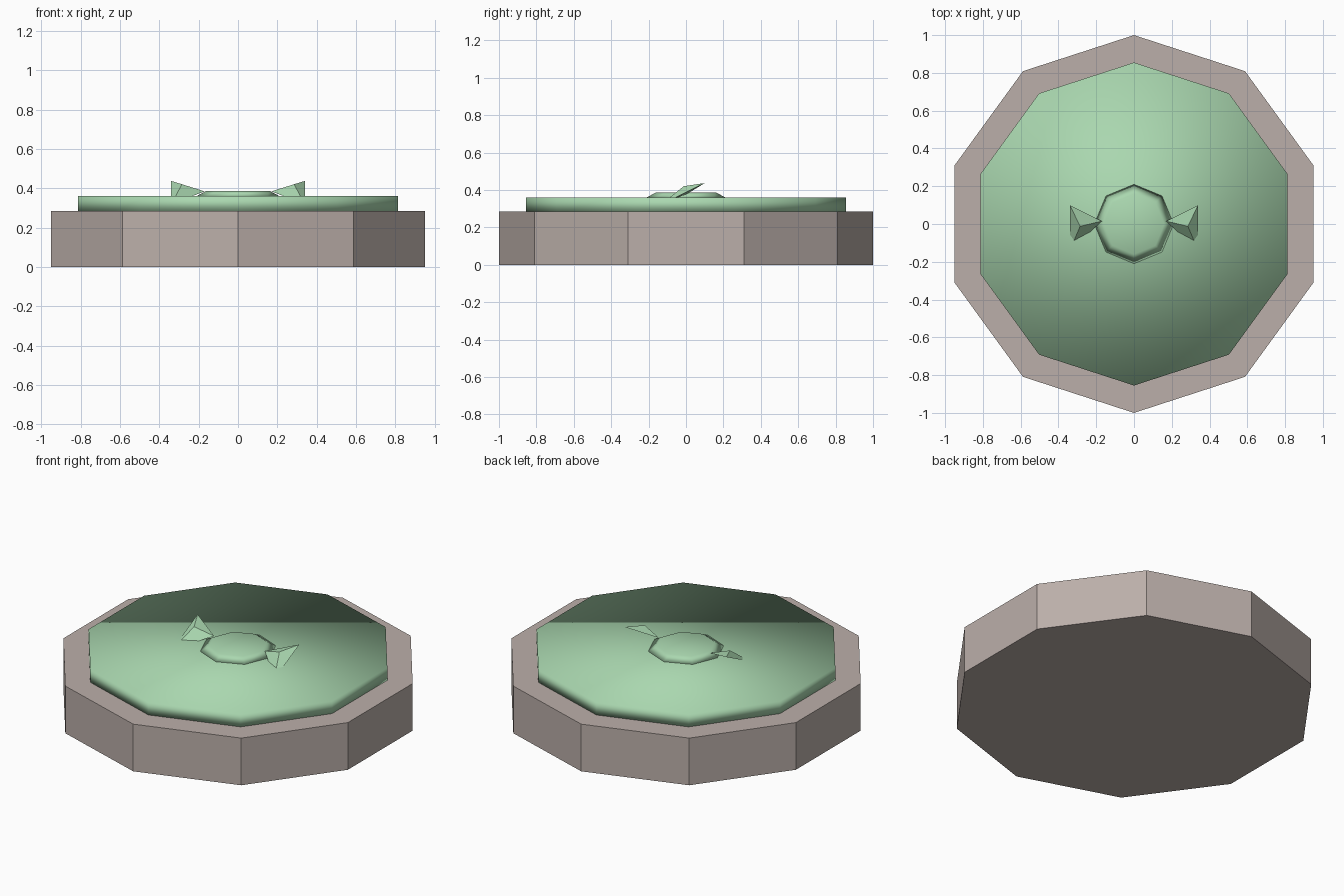
import bpy, bmesh, math

if "Cube" in bpy.data.objects:
    bpy.data.objects.remove(bpy.data.objects["Cube"])


def material(name, color):
    m = bpy.data.materials.new(name)
    m.diffuse_color = color
    m.use_nodes = True
    m.node_tree.nodes["Principled BSDF"].inputs["Base Color"].default_value = m.diffuse_color
    return m


stone = material("stone_brown", (0.50, 0.43, 0.40, 1))
green = material("soft_green", (0.40, 0.68, 0.43, 1))


def finish(name, bm, mat, smooth=False):
    bmesh.ops.recalc_face_normals(bm, faces=bm.faces[:])
    me = bpy.data.meshes.new(name)
    bm.to_mesh(me)
    bm.free()
    for p in me.polygons:
        p.use_smooth = smooth
    me.materials.append(mat)
    ob = bpy.data.objects.new(name, me)
    bpy.context.collection.objects.link(ob)
    return ob


def prism(name, sides, r0, r1, z0, z1, mat, smooth=False):
    """Capped n-sided disc with one corner pointing along +y."""
    bm = bmesh.new()
    rings = []
    for r, z in ((r0, z0), (r1, z1)):
        angles = [math.pi / 2 + 2 * math.pi * i / sides for i in range(sides)]
        rings.append([bm.verts.new((r * math.cos(a), r * math.sin(a), z)) for a in angles])
    low, high = rings
    bm.faces.new(low)
    bm.faces.new(high)
    for i in range(sides):
        j = (i + 1) % sides
        bm.faces.new((low[i], low[j], high[j], high[i]))
    return finish(name, bm, mat, smooth)


# Base and soft pad, both ten-sided
prism("base", 10, 1.0, 1.0, 0.0, 0.285, stone)
prism("pad", 10, 0.855, 0.855, 0.285, 0.36, green, True)

# Low eight-sided button in the middle
prism("button", 8, 0.21, 0.16, 0.36, 0.387, green, True)

# Pair of leaf-like spikes, outer corner sunk into the pad
for side, name in ((1, "right_spike"), (-1, "left_spike")):
    bm = bmesh.new()
    tip, high, mid, low = [bm.verts.new((side * x, y, z)) for x, y, z in (
        (0.17, 0.015, 0.384), (0.34, 0.10, 0.437),
        (0.285, -0.012, 0.42), (0.34, -0.14, 0.318))]
    for tri in ((tip, high, mid), (tip, mid, low), (tip, low, high), (high, low, mid)):
        bm.faces.new(tri)
    finish(name, bm, green)
